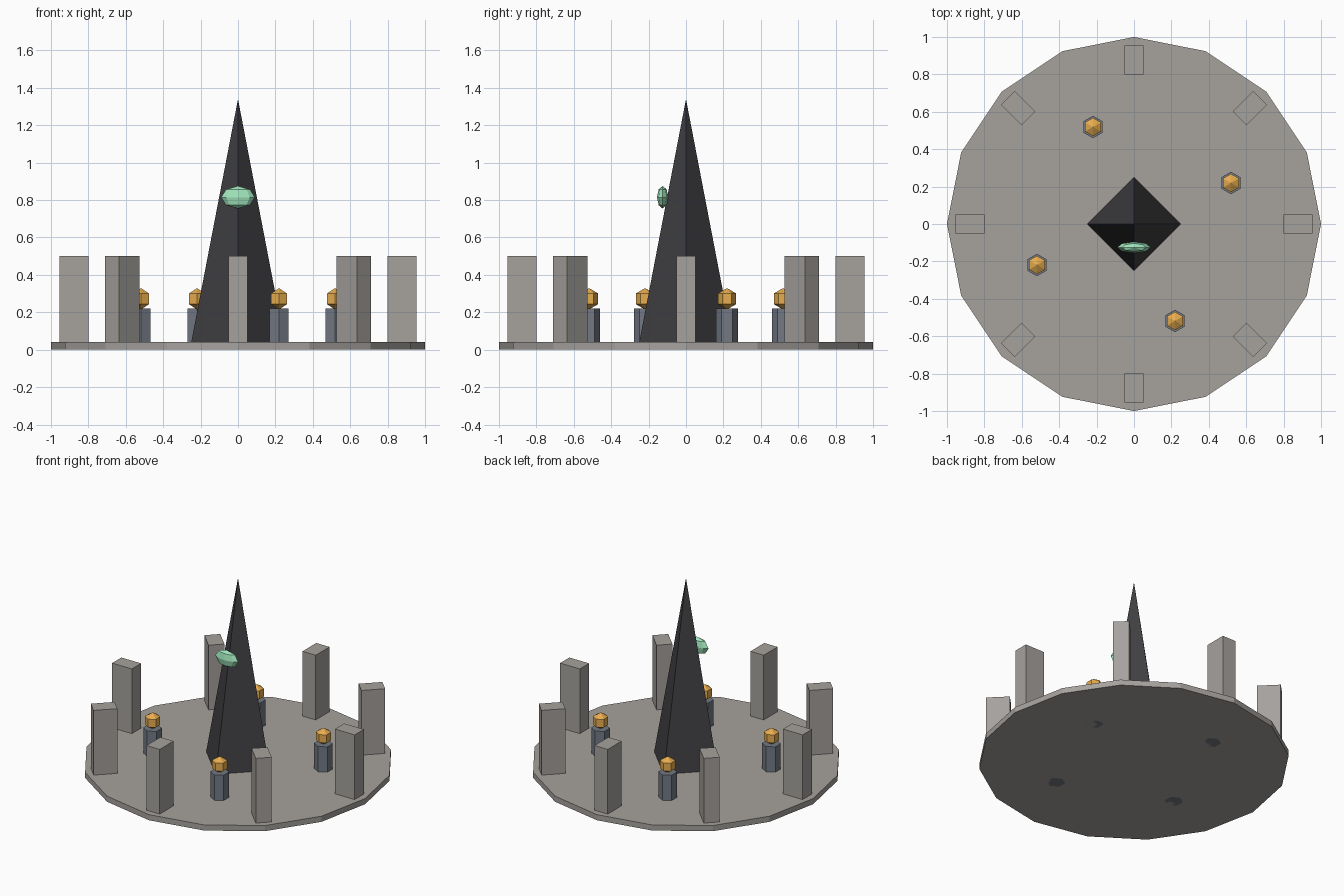
import bpy, bmesh, math
from mathutils import Matrix, Vector

if "Cube" in bpy.data.objects:
    bpy.data.objects.remove(bpy.data.objects["Cube"])


def material(name, rgb):
    m = bpy.data.materials.new(name)
    m.diffuse_color = (*rgb, 1.0)
    m.use_nodes = True
    m.node_tree.nodes["Principled BSDF"].inputs["Base Color"].default_value = m.diffuse_color
    return m


STONE = material("stone", (0.38, 0.36, 0.34))
DARK = material("dark_stone", (0.05, 0.05, 0.055))
SLATE = material("slate", (0.17, 0.19, 0.23))
AMBER = material("amber", (0.80, 0.42, 0.08))
GREEN = material("green_crystal", (0.35, 0.78, 0.50))


def finish(bm, name, mat):
    bmesh.ops.recalc_face_normals(bm, faces=bm.faces)
    mesh = bpy.data.meshes.new(name)
    bm.to_mesh(mesh)
    bm.free()
    mesh.materials.append(mat)
    ob = bpy.data.objects.new(name, mesh)
    bpy.context.collection.objects.link(ob)
    return ob


def prism(name, sides, r1, r2, z0, z1, mat, xy=(0, 0)):
    bm = bmesh.new()
    bmesh.ops.create_cone(bm, cap_ends=True, segments=sides, radius1=r1, radius2=r2,
                          depth=z1 - z0,
                          matrix=Matrix.Translation((*xy, (z0 + z1) / 2)))
    bmesh.ops.remove_doubles(bm, verts=bm.verts, dist=1e-5)
    return finish(bm, name, mat)


def gem(name, segments, rings, centre, radii, mat):
    bm = bmesh.new()
    bmesh.ops.create_uvsphere(bm, u_segments=segments, v_segments=rings, radius=1,
                              matrix=Matrix.LocRotScale(Vector(centre), None, Vector(radii)))
    return finish(bm, name, mat)


# Round floor and central spire
prism("floor_disc", 16, 1.0, 1.0, 0.0, 0.04, STONE)
prism("spire", 4, 0.25, 0.0, 0.04, 1.34, DARK)

# Ring of standing stones, long side pointing outward
for i in range(8):
    bm = bmesh.new()
    place = (Matrix.Rotation(i * math.pi / 4, 4, 'Z')
             @ Matrix.Translation((0.876, 0, 0.27))
             @ Matrix.Diagonal((0.155, 0.104, 0.46, 1)))
    bmesh.ops.create_cube(bm, size=1, matrix=place)
    finish(bm, f"standing_stone_{i + 1}", STONE)

# Four pedestals, each with an amber lamp
for i in range(4):
    a = 0.4 + i * math.pi / 2
    x, y = 0.563 * math.cos(a), 0.563 * math.sin(a)
    prism(f"pedestal_{i + 1}", 6, 0.06, 0.06, 0.0, 0.22, SLATE, (x, y))
    gem(f"lamp_{i + 1}", 6, 3, (x, y, 0.272), (0.057, 0.057, 0.057), AMBER)

# Crystal set into the front edge of the spire
gem("spire_crystal", 8, 4, (0, -0.125, 0.815), (0.09, 0.03, 0.06), GREEN)
